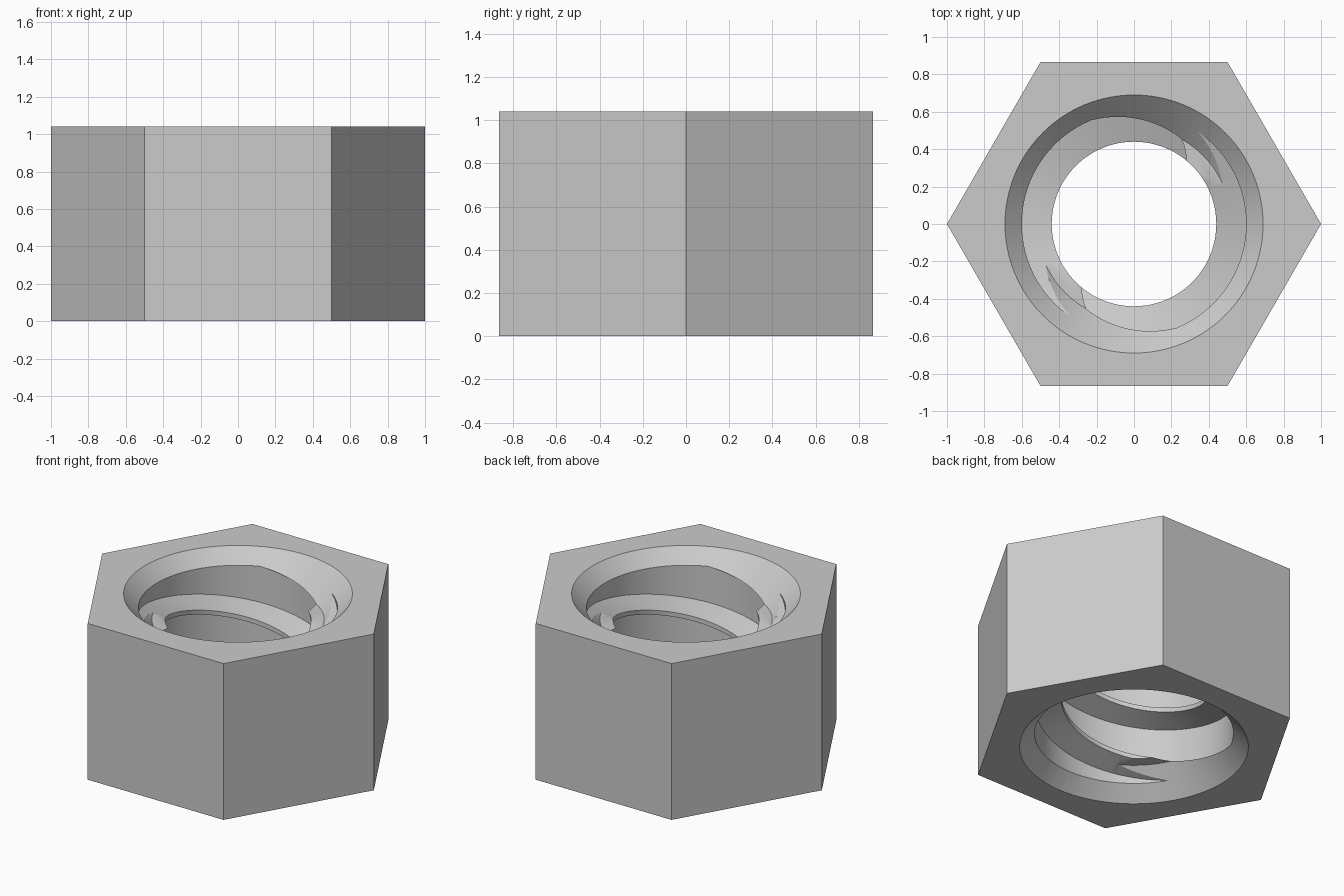
import bpy, bmesh
from math import cos, sin, tau, radians

cube = bpy.data.objects.get("Cube")
if cube:
    bpy.data.objects.remove(cube, do_unlink=True)

HEIGHT = 1.04
ROOT, CREST = 0.60, 0.44          # thread radii
PITCH, STARTS = 0.35, 2
LEAD = PITCH * STARTS
GROOVE, FLANK = 0.24, 0.04        # groove floor height, flank rise
STEPS = 96

steel = bpy.data.materials.new("grey_steel")
steel.use_nodes = True
steel.diffuse_color = (0.6, 0.6, 0.6, 1)
steel.node_tree.nodes["Principled BSDF"].inputs["Base Color"].default_value = (0.6, 0.6, 0.6, 1)


def make_object(name, bm):
    bmesh.ops.recalc_face_normals(bm, faces=bm.faces)
    mesh = bpy.data.meshes.new(name)
    bm.to_mesh(mesh)
    bm.free()
    mesh.materials.append(steel)
    obj = bpy.data.objects.new(name, mesh)
    bpy.context.collection.objects.link(obj)
    return obj


def prism(name, sides, r_low, r_high, z_low, z_high):
    bm = bmesh.new()
    rings = [[bm.verts.new((r * cos(tau * i / sides), r * sin(tau * i / sides), z))
              for i in range(sides)] for r, z in ((r_low, z_low), (r_high, z_high))]
    bm.faces.new(rings[0])
    bm.faces.new(rings[1])
    for i in range(sides):
        k = (i + 1) % sides
        bm.faces.new((rings[0][i], rings[0][k], rings[1][k], rings[1][i]))
    return make_object(name, bm)


def thread_cutter():
    # trapezoid thread profile, repeated up the axis and swept round as a two-start helix
    ceiling = 0.95 - LEAD * 112 / 360
    profile = []
    for k in range(-4, 3):
        c = ceiling + k * PITCH
        profile += [(c - GROOVE, ROOT), (c, ROOT), (c + FLANK, CREST),
                    (c + PITCH - GROOVE - FLANK, CREST)]
    bm = bmesh.new()
    grid = [[bm.verts.new((r * cos(tau * i / STEPS), r * sin(tau * i / STEPS),
                           z + LEAD * i / STEPS)) for z, r in profile]
            for i in range(STEPS)]
    turn = 4 * STARTS
    for i in range(STEPS):
        shift = turn if i == STEPS - 1 else 0
        a, b = grid[i], grid[(i + 1) % STEPS]
        for j in range(len(profile) - 1 - shift):
            bm.faces.new((a[j], b[j + shift], b[j + 1 + shift], a[j + 1]))
    # close both ends with fans to the axis
    low = bm.verts.new((0, 0, -0.6))
    high = bm.verts.new((0, 0, 1.6))
    for e in [e for e in bm.edges if e.is_boundary]:
        mid = (e.verts[0].co.z + e.verts[1].co.z) / 2
        bm.faces.new((e.verts[0], e.verts[1], low if mid < HEIGHT / 2 else high))
    return make_object("thread_cutter", bm)


# hexagonal body
nut = prism("hex_nut", 6, 1, 1, 0, HEIGHT)

# threaded bore and the countersinks at both ends
cutters = [
    thread_cutter(),
    prism("top_countersink", STEPS, 0.52, 0.79, HEIGHT - 0.17, HEIGHT + 0.1),
    prism("bottom_countersink", STEPS, 0.79, 0.52, -0.1, 0.17),
]
bpy.context.view_layer.objects.active = nut
for cutter in cutters:
    cutter.hide_render = True
    mod = nut.modifiers.new(cutter.name, "BOOLEAN")
    mod.operation = "DIFFERENCE"
    mod.solver = "EXACT"
    mod.object = cutter
    bpy.ops.object.modifier_apply(modifier=mod.name)
for cutter in cutters:
    bpy.data.objects.remove(cutter, do_unlink=True)

# smooth bore, crisp edges
bpy.ops.object.select_all(action="DESELECT")
nut.select_set(True)
bpy.ops.object.shade_smooth_by_angle(angle=radians(25))
